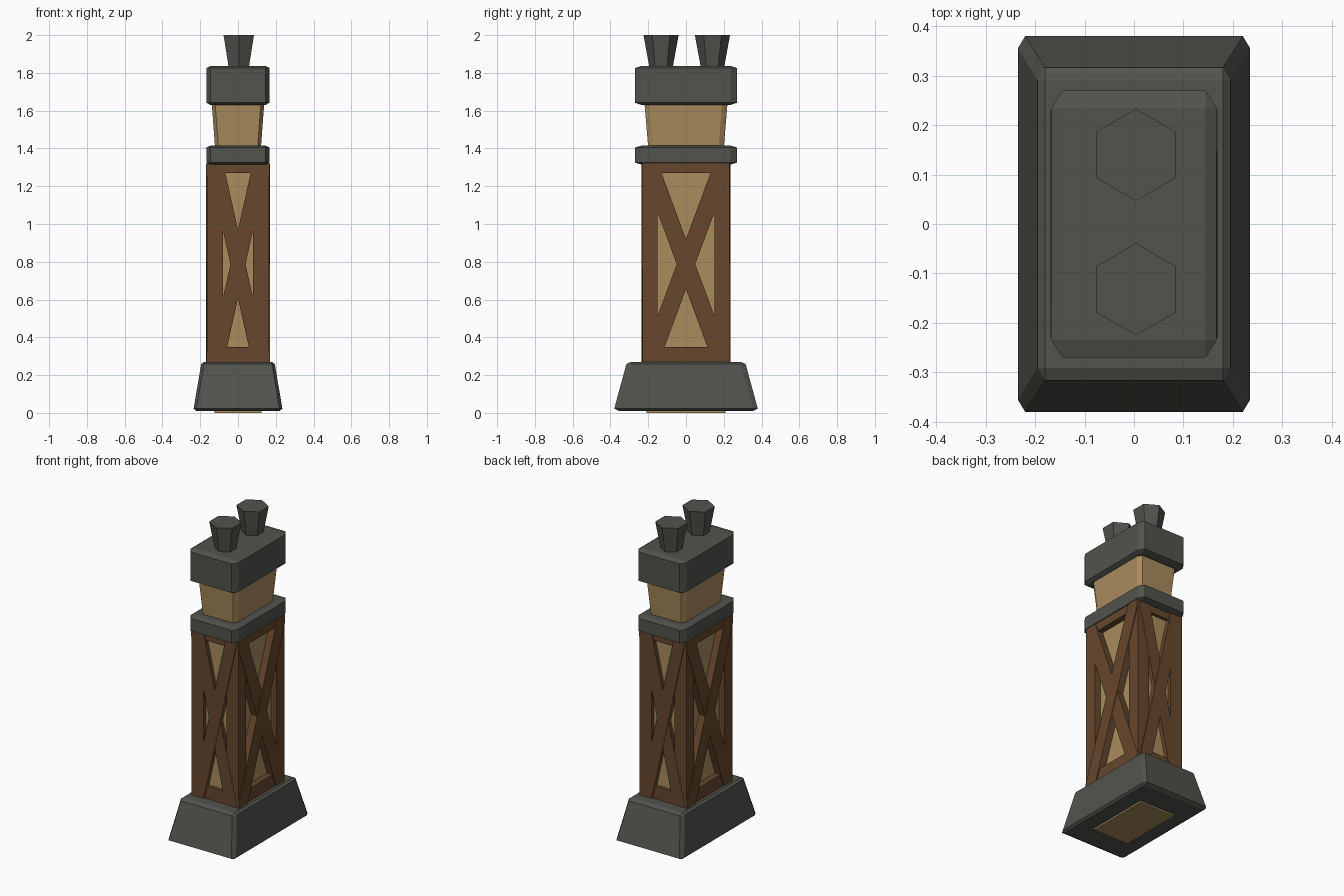
import bpy, bmesh, math
from mathutils import Matrix

if "Cube" in bpy.data.objects:
    bpy.data.objects.remove(bpy.data.objects["Cube"])


def material(name, color):
    m = bpy.data.materials.new(name)
    m.diffuse_color = (*color, 1)
    m.use_nodes = True
    m.node_tree.nodes["Principled BSDF"].inputs["Base Color"].default_value = m.diffuse_color
    return m


STONE = material("dark stone", (0.085, 0.085, 0.075))
WOOD = material("brown timber", (0.135, 0.063, 0.026))
PLASTER = material("tan plaster", (0.40, 0.262, 0.113))


def solid(name, points, mat, turn=0):
    """Convex flat-faced solid around the points, turned about z."""
    bm = bmesh.new()
    for p in points:
        bm.verts.new(p)
    bmesh.ops.remove_doubles(bm, verts=bm.verts, dist=1e-5)
    bmesh.ops.convex_hull(bm, input=bm.verts)
    bmesh.ops.dissolve_limit(bm, angle_limit=0.01, verts=bm.verts, edges=bm.edges)
    bmesh.ops.recalc_face_normals(bm, faces=bm.faces)
    bmesh.ops.transform(bm, matrix=Matrix.Rotation(turn, 4, 'Z'), verts=bm.verts)
    me = bpy.data.meshes.new(name)
    bm.to_mesh(me)
    bm.free()
    me.materials.append(mat)
    ob = bpy.data.objects.new(name, me)
    bpy.context.collection.objects.link(ob)
    return ob


def block(name, low, high, z0, z1, chamfer, mat):
    """Tapered block with chamfered edges; low and high are half sizes."""
    cx, cy, cz = chamfer
    pts = []
    for (hx, hy), z, inward in ((low, z0, cz), (high, z1, -cz)):
        for sx in (-1, 1):
            for sy in (-1, 1):
                pts += [(sx * (hx - cx), sy * (hy - cy), z),
                        (sx * (hx - cx), sy * hy, z + inward),
                        (sx * hx, sy * (hy - cy), z + inward)]
    return solid(name, pts, mat)


def box(name, x, y, z, mat, turn=0):
    return solid(name, [(a, b, c) for a in x for b in y for c in z], mat, turn)


# Stone base, collar and cap
block("stone_base", (0.235, 0.38), (0.195, 0.316), 0.01, 0.27, (0.015, 0.025, 0.012), STONE)
block("stone_collar", (0.167, 0.27), (0.167, 0.27), 1.315, 1.415, (0.022, 0.035, 0.01), STONE)
block("stone_cap", (0.167, 0.27), (0.167, 0.27), 1.63, 1.837, (0.022, 0.035, 0.012), STONE)

# Plaster core and flared neck
box("plaster_core", (-0.125, 0.125), (-0.208, 0.208), (0, 1.36), PLASTER)
block("plaster_neck", (0.119, 0.197), (0.139, 0.22), 1.36, 1.65, (0.018, 0.028, 0.01), PLASTER)

# Corner posts
for sx in (-1, 1):
    for sy in (-1, 1):
        box("corner_post", (sx * 0.08, sx * 0.164), (sy * 0.152, sy * 0.231), (0.25, 1.33), WOOD)


def brace(name, half_run, half_width, limit, outer, inner, lean, turn):
    """Diagonal board with level ends, trimmed at the outer post edges."""
    z0, z1, c, w = 0.255, 1.32, half_run, half_width
    s = (z1 - z0) / (2 * c)
    e = max(0, c + w - limit)
    outline = [(-c - w + e, z0), (-c + w, z0), (c + w - e, z1 - e * s),
               (c + w - e, z1), (c - w, z1), (-c - w + e, z0 + e * s)]
    solid(name, [(lean * u, -d, z) for u, z in outline for d in (outer, inner)], WOOD, turn)


# Rails and crossed braces on all four sides:
# turn, opening half width, face distance, core distance, brace run, brace width, limit
sides = [("front", 0, 0.09, 0.229, 0.19, 0.118, 0.04, 0.163),
         ("right", 90, 0.16, 0.162, 0.11, 0.197, 0.049, 0.23),
         ("back", 180, 0.09, 0.229, 0.19, 0.118, 0.04, 0.163),
         ("left", 270, 0.16, 0.162, 0.11, 0.197, 0.049, 0.23)]
for side, deg, half, face, core, run, width, limit in sides:
    t = math.radians(deg)
    box(side + "_bottom_rail", (-half, half), (-face, -core), (0.25, 0.35), WOOD, t)
    box(side + "_top_rail", (-half, half), (-face, -core), (1.27, 1.33), WOOD, t)
    brace(side + "_rising_brace", run, width, limit, face + 0.007, core, 1, t)
    brace(side + "_falling_brace", run, width, limit, face + 0.004, core, -1, t)

# Two hexagonal chimney pots, wider at the top
for y in (-0.132, 0.14):
    pts = []
    for r, z in ((0.06, 1.82), (0.093, 2.0)):
        for k in range(6):
            a = math.radians(30 + 60 * k)
            pts.append((0.004 + r * math.cos(a), y + r * math.sin(a), z))
    solid("chimney_pot", pts, STONE)
